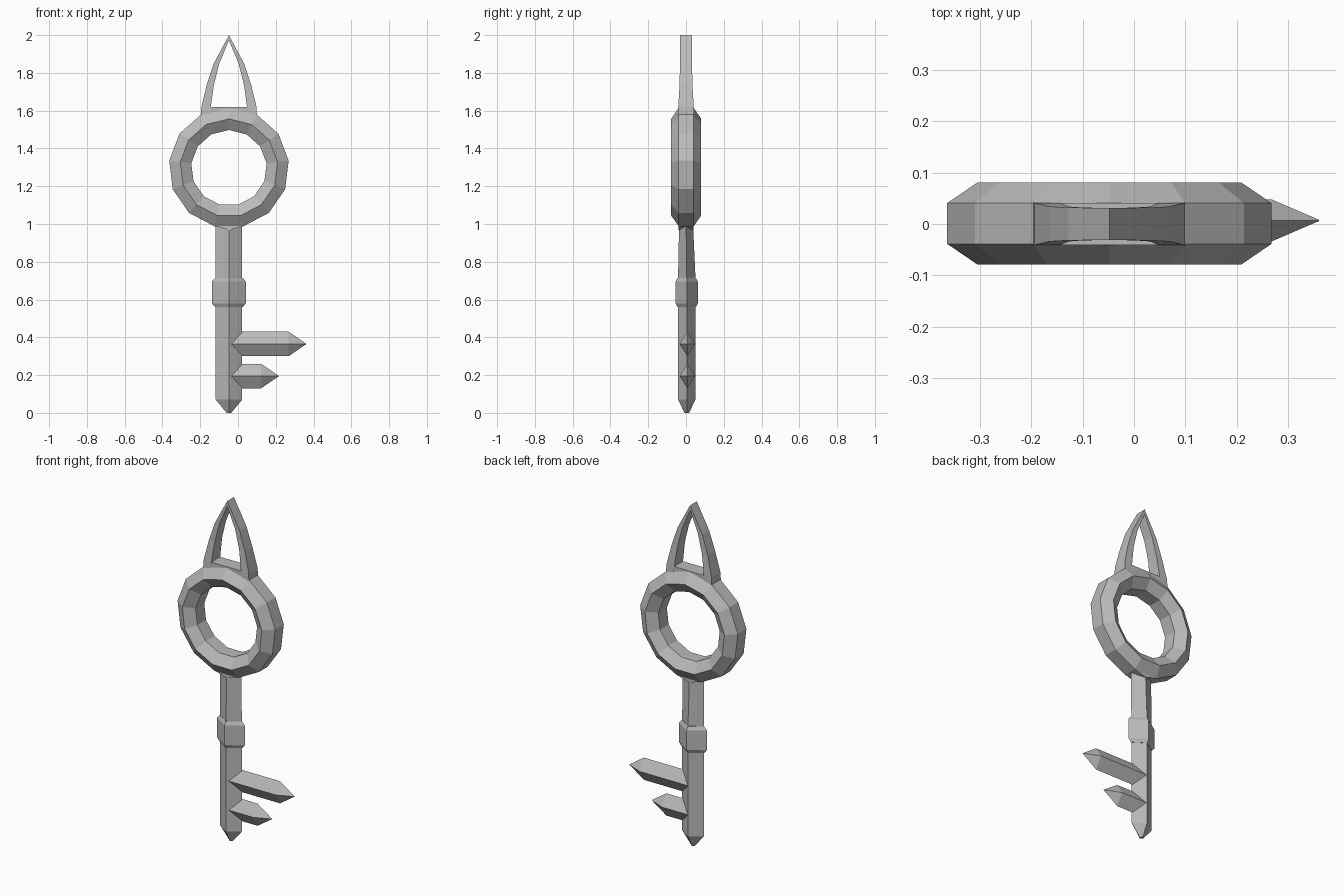
import bpy
from math import sin, cos, pi

if "Cube" in bpy.data.objects:
    bpy.data.objects.remove(bpy.data.objects["Cube"])

CX = -0.048   # centre line of shaft and ring

metal = bpy.data.materials.new("dark_grey")
metal.diffuse_color = (.5, .5, .5, 1)
metal.use_nodes = True
metal.node_tree.nodes["Principled BSDF"].inputs["Base Color"].default_value = metal.diffuse_color


def make(name, verts, faces):
    mesh = bpy.data.meshes.new(name)
    mesh.from_pydata(verts, [], faces)
    mesh.update()
    mesh.materials.append(metal)
    ob = bpy.data.objects.new(name, mesh)
    bpy.context.collection.objects.link(ob)
    return ob


def diamond_bar(name, stations, origin, axis):
    """Loft a diamond section; stations are (distance, half width, half depth, y shift)."""
    verts = []
    for d, w, t, dy in stations:
        for a, b in ((w, 0), (0, t), (-w, 0), (0, -t)):
            off = (a, b + dy, d) if axis == 'z' else (d, b + dy, -a)
            verts.append([o + p for o, p in zip(origin, off)])
    n = len(stations)
    faces = [(3, 2, 1, 0), tuple(range(4 * n - 4, 4 * n))]
    for i in range(n - 1):
        for j in range(4):
            k = (j + 1) % 4
            faces.append((4*i + j, 4*i + k, 4*i + 4 + k, 4*i + 4 + j))
    return make(name, verts, faces)


# Shaft with blunt pointed end, thinning towards the ring
diamond_bar("shaft", [(0, .012, .012, 0), (.07, .07, .046, 0), (.72, .07, .046, 0),
                      (1.03, .07, .036, -.004)], (CX, .004, 0), 'z')

# Collar
diamond_bar("collar", [(.56, .073, .048, 0), (.58, .09, .059, 0), (.695, .09, .059, 0),
                       (.715, .073, .048, 0)], (CX, .004, 0), 'z')

# Teeth
for name, z, body, tip in (("upper_tooth", .365, .268, .361), ("lower_tooth", .195, .122, .216)):
    diamond_bar(name, [(-.044, .065, .041, 0), (body, .065, .041, 0), (tip, .001, .001, 0)],
                (0, .007, z), 'x')

# Ring: 13 segments, hexagonal section
N, M, R, r = 13, 6, .2595, .068
verts, faces = [], []
for i in range(N):
    a = 2 * pi * i / N
    for j in range(M):
        b = pi / 6 + 2 * pi * j / M
        rad = R + r * cos(b)
        verts.append((CX + rad * sin(a), .001 + r * 1.17 * sin(b), 1.297 + rad * cos(a)))
        p, q = (i + 1) % N, (j + 1) % M
        faces.append((M*i + j, M*i + q, M*p + q, M*p + j))
make("ring", verts, faces)

# Shallow wedge where the ring meets the shaft
wedge = [(-.075, .99), (0, .967), (.075, .99)]
make("ring_wedge", [(CX + x, y, z) for y in (-.039, .041) for x, z in wedge],
     [(0, 1, 2), (5, 4, 3), (0, 3, 4, 1), (1, 4, 5, 2), (2, 5, 3, 0)])

# Pointed arch: left half profile mirrored, outer and inner rails (offset, z)
outer = [(.148, 1.57), (.146, 1.62), (.117, 1.74), (.08, 1.85), (0, 2.0)]
inner = [(.1, 1.57), (.096, 1.62), (.079, 1.74), (.051, 1.85), (0, 1.972)]
depth = [.043, .041, .034, .032, .031]
verts, faces = [], []
for s in (-1, 1):
    base = len(verts)
    for o, i, d in zip(outer, inner, depth):
        verts += [(CX + s*o[0], -d, o[1]), (CX + s*o[0], d, o[1]),
                  (CX + s*i[0], d, i[1]), (CX + s*i[0], -d, i[1])]
    for k in range(len(outer) - 1):
        for j in range(4):
            m = (j + 1) % 4
            f = [base + 4*k + j, base + 4*k + m, base + 4*k + 4 + m, base + 4*k + 4 + j]
            faces.append(f if s > 0 else f[::-1])
make("pointed_arch", verts, faces)

# Sill closing the bottom of the arch
bpy.ops.mesh.primitive_cube_add(size=1, location=(CX, 0, 1.587))
sill = bpy.context.object
sill.name = "arch_sill"
sill.scale = (.2, .082, .066)
sill.data.materials.append(metal)
